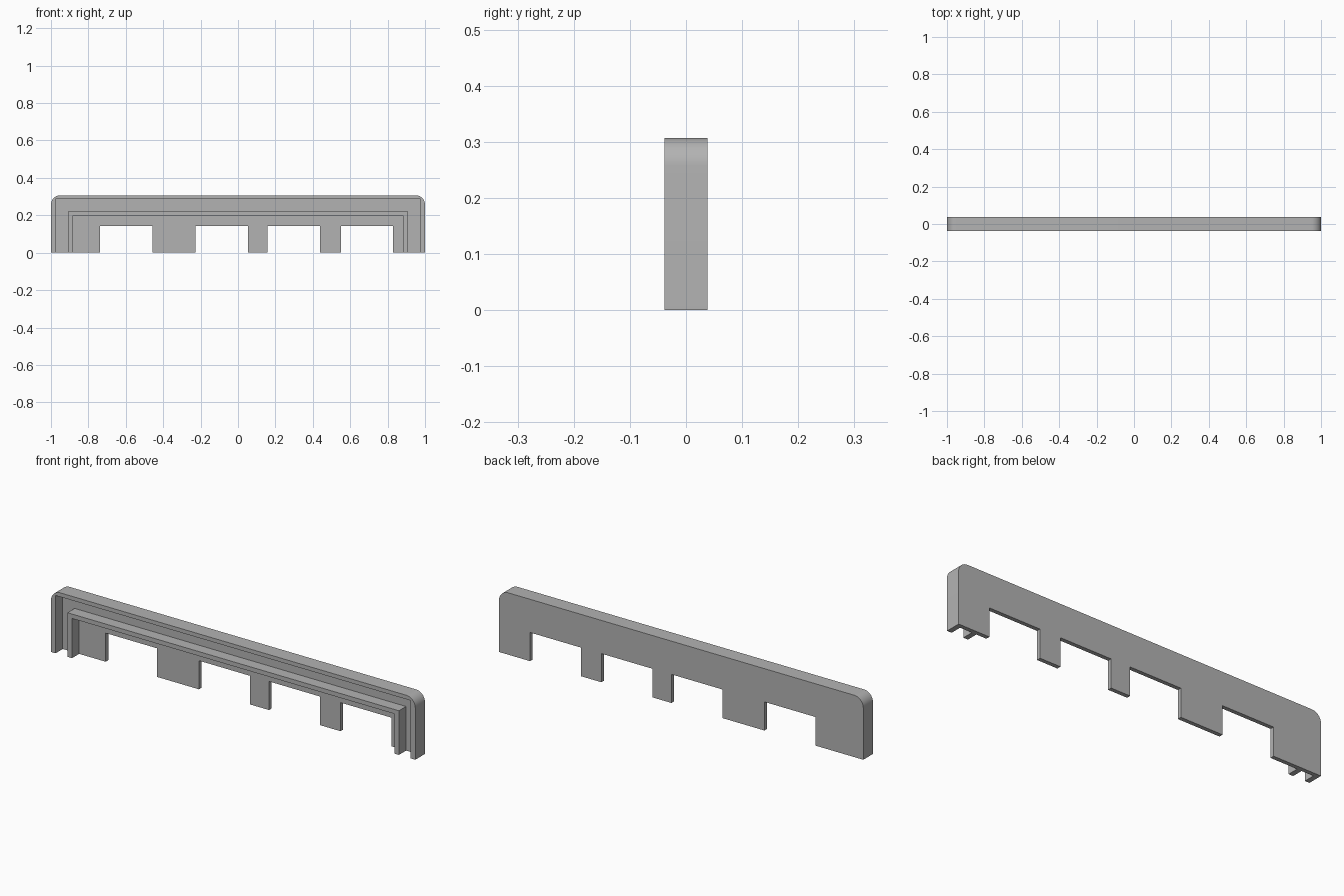
import bpy, bmesh
from math import sin, cos, pi

cube = bpy.data.objects.get("Cube")
if cube:
    bpy.data.objects.remove(cube, do_unlink=True)

grey = bpy.data.materials.new("plain grey")
grey.use_nodes = True
colour = (0.45, 0.45, 0.45, 1)
grey.diffuse_color = colour
grey.node_tree.nodes["Principled BSDF"].inputs["Base Color"].default_value = colour

FRONT, PLATE_FRONT, BACK = -0.038, 0.018, 0.038
HEIGHT, RADIUS, NOTCH_TOP = 0.307, 0.05, 0.142


def arch(half, top, radius=0, steps=10):
    """Open outline from the lower left, over the top, to the lower right."""
    if radius:
        arc = [(half - radius + radius * sin(pi / 2 * i / steps),
                top - radius + radius * cos(pi / 2 * i / steps))
               for i in range(steps + 1)]
    else:
        arc = [(half, top)]
    right = arc + [(half, 0)]
    left = [(-x, z) for x, z in reversed(right)]
    return left + right


def extrude(name, outline, y0, y1):
    """Extrude a closed x-z outline from y0 to y1."""
    bm = bmesh.new()
    face = bm.faces.new([bm.verts.new((x, y0, z)) for x, z in outline])
    moved = bmesh.ops.extrude_face_region(bm, geom=[face], use_keep_orig=True)["geom"]
    bmesh.ops.translate(bm, vec=(0, y1 - y0, 0),
                        verts=[v for v in moved if isinstance(v, bmesh.types.BMVert)])
    bmesh.ops.recalc_face_normals(bm, faces=bm.faces)
    mesh = bpy.data.meshes.new(name)
    bm.to_mesh(mesh)
    bm.free()
    mesh.materials.append(grey)
    obj = bpy.data.objects.new(name, mesh)
    bpy.context.collection.objects.link(obj)
    bpy.ops.object.select_all(action='DESELECT')
    obj.select_set(True)
    bpy.context.view_layer.objects.active = obj
    bpy.ops.object.shade_smooth_by_angle()
    return obj


# Back plate with four notches along its lower edge
outer = arch(1, HEIGHT, RADIUS)
notches = [(0.83, 0.55), (0.438, 0.158), (0.053, -0.227), (-0.457, -0.739)]
lower = [p for r, l in notches
         for p in ((r, 0), (r, NOTCH_TOP), (l, NOTCH_TOP), (l, 0))]
extrude("back_plate", outer + lower, PLATE_FRONT, BACK)

# Outer rim with rounded upper corners
extrude("outer_rim", outer + arch(0.975, 0.287)[::-1], FRONT, PLATE_FRONT)

# Inner rib, parallel to the rim
extrude("inner_rib", arch(0.91, 0.219) + arch(0.885, 0.197)[::-1], FRONT, PLATE_FRONT)
